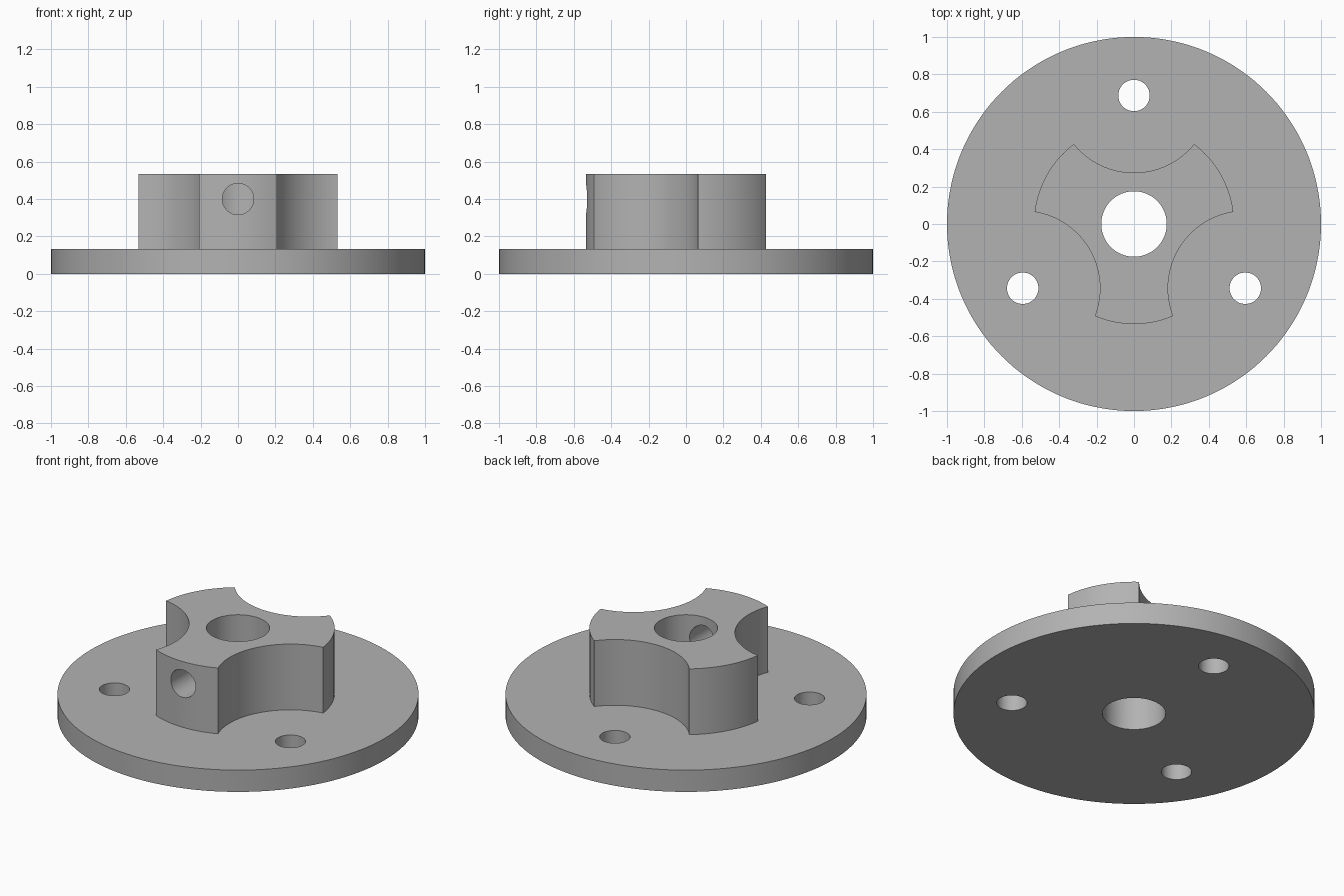
import bpy
from math import sin, cos, radians, pi

cube = bpy.data.objects.get("Cube")
if cube:
    bpy.data.objects.remove(cube)

PLATE_TOP, HUB_TOP = 0.133, 0.535
BOLT_CIRCLE = 0.687
ANGLES = [radians(a) for a in (90, 210, 330)]

# Single metal colour
metal = bpy.data.materials.new("grey metal")
metal.use_nodes = True
grey = (0.45, 0.45, 0.45, 1)
metal.diffuse_color = grey
metal.node_tree.nodes["Principled BSDF"].inputs["Base Color"].default_value = grey


def cylinder(name, radius, z0, z1, x=0, y=0, sides=96):
    bpy.ops.mesh.primitive_cylinder_add(vertices=sides, radius=radius, depth=z1 - z0,
                                        location=(x, y, (z0 + z1) / 2))
    obj = bpy.context.object
    obj.name = name
    obj.data.materials.append(metal)
    return obj


def combine(target, tool, operation):
    """Apply a boolean and discard the tool object."""
    mod = target.modifiers.new(operation, 'BOOLEAN')
    mod.object, mod.operation, mod.solver = tool, operation, 'EXACT'
    bpy.context.view_layer.objects.active = target
    bpy.ops.object.modifier_apply(modifier=mod.name)
    bpy.data.objects.remove(tool)


# Hub with three scallops that clear the bolt heads
hub = cylinder("hub", 0.535, 0.05, HUB_TOP, sides=144)
for a in ANGLES:
    scallop = cylinder("scallop_cutter", 0.413, -1, 1, BOLT_CIRCLE * cos(a), BOLT_CIRCLE * sin(a))
    combine(hub, scallop, 'DIFFERENCE')

# Round plate joined to the hub
flange = cylinder("flanged_hub", 1, 0, PLATE_TOP, sides=144)
combine(flange, hub, 'UNION')

# Central bore and bolt holes
combine(flange, cylinder("bore_cutter", 0.175, -1, 1), 'DIFFERENCE')
for a in ANGLES:
    bolt = cylinder("bolt_cutter", 0.084, -1, 1, BOLT_CIRCLE * cos(a), BOLT_CIRCLE * sin(a), 48)
    combine(flange, bolt, 'DIFFERENCE')

# Set screw hole from the front face into the bore
screw = cylinder("set_screw_cutter", 0.084, -0.4, 0.4, sides=48)
screw.location = (0, -0.4, 0.4)
screw.rotation_euler.x = pi / 2
bpy.context.view_layer.update()
screw.scale.z = 1
combine(flange, screw, 'DIFFERENCE')

# Smooth walls with crisp rims
bpy.ops.object.select_all(action='DESELECT')
flange.select_set(True)
bpy.context.view_layer.objects.active = flange
bpy.ops.object.shade_smooth_by_angle(angle=radians(30))
